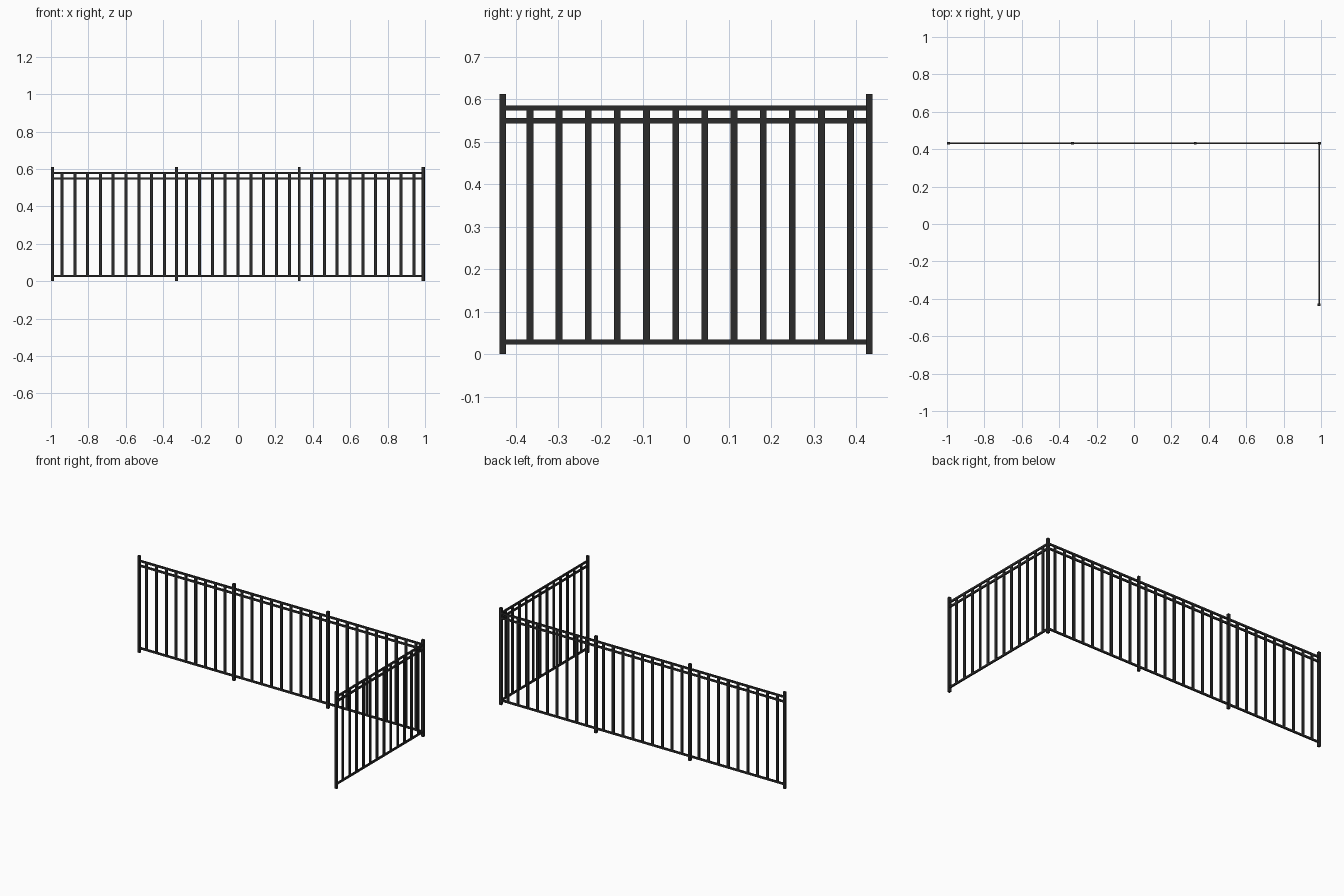
import bpy, bmesh
from mathutils import Matrix, Vector

if "Cube" in bpy.data.objects:
    bpy.data.objects.remove(bpy.data.objects["Cube"])

metal = bpy.data.materials.new("black_metal")
metal.diffuse_color = (0.024, 0.024, 0.024, 1)
metal.use_nodes = True
metal.node_tree.nodes["Principled BSDF"].inputs["Base Color"].default_value = metal.diffuse_color


def boxes(name, items):
    """One object made of several boxes given as (centre, size)."""
    bm = bmesh.new()
    for c, s in items:
        m = Matrix.Translation(Vector(c)) @ Matrix.Diagonal((*s, 1))
        bmesh.ops.create_cube(bm, size=1, matrix=m)
    me = bpy.data.meshes.new(name)
    bm.to_mesh(me)
    bm.free()
    me.materials.append(metal)
    ob = bpy.data.objects.new(name, me)
    bpy.context.collection.objects.link(ob)


PX, PY = 0.992, 0.4315       # post centre lines
H = 0.612                    # post height
POST = 0.0155
RAIL_Z = (0.028, 0.549, 0.579)
RAIL_H, RAIL_D = 0.012, 0.009
BAR_W, BAR_D = 0.016, 0.008
STEP = 0.0686
BAR_LOW, BAR_HIGH = 0.028, 0.579
bar_z, bar_h = (BAR_LOW + BAR_HIGH) / 2, BAR_HIGH - BAR_LOW

# posts
post_xy = [(-PX, PY), (-0.3295, PY), (0.3275, PY), (PX, PY), (PX - 0.002, -PY)]
for i, (x, y) in enumerate(post_xy):
    boxes(f"post_{i + 1}", [((x, y, H / 2), (POST, POST, H))])

# rails of the long run and the short side run
boxes("back_rails", [((0, PY + 0.001, z), (2 * PX, RAIL_D, RAIL_H)) for z in RAIL_Z])
boxes("side_rails", [((PX - 0.002, 0, z), (RAIL_D, 2 * PY, RAIL_H)) for z in RAIL_Z])

# upright bars: three back panels of nine, one side panel of twelve
for p, cx in enumerate((-0.667, 0, 0.667)):
    boxes(f"back_bars_{p + 1}",
          [((cx + (i - 4) * STEP, PY + 0.001, bar_z), (BAR_W, BAR_D, bar_h)) for i in range(9)])
boxes("side_bars",
      [((PX - 0.002, 0.01 + (i - 5.5) * STEP, bar_z), (BAR_D, BAR_W, bar_h)) for i in range(12)])
